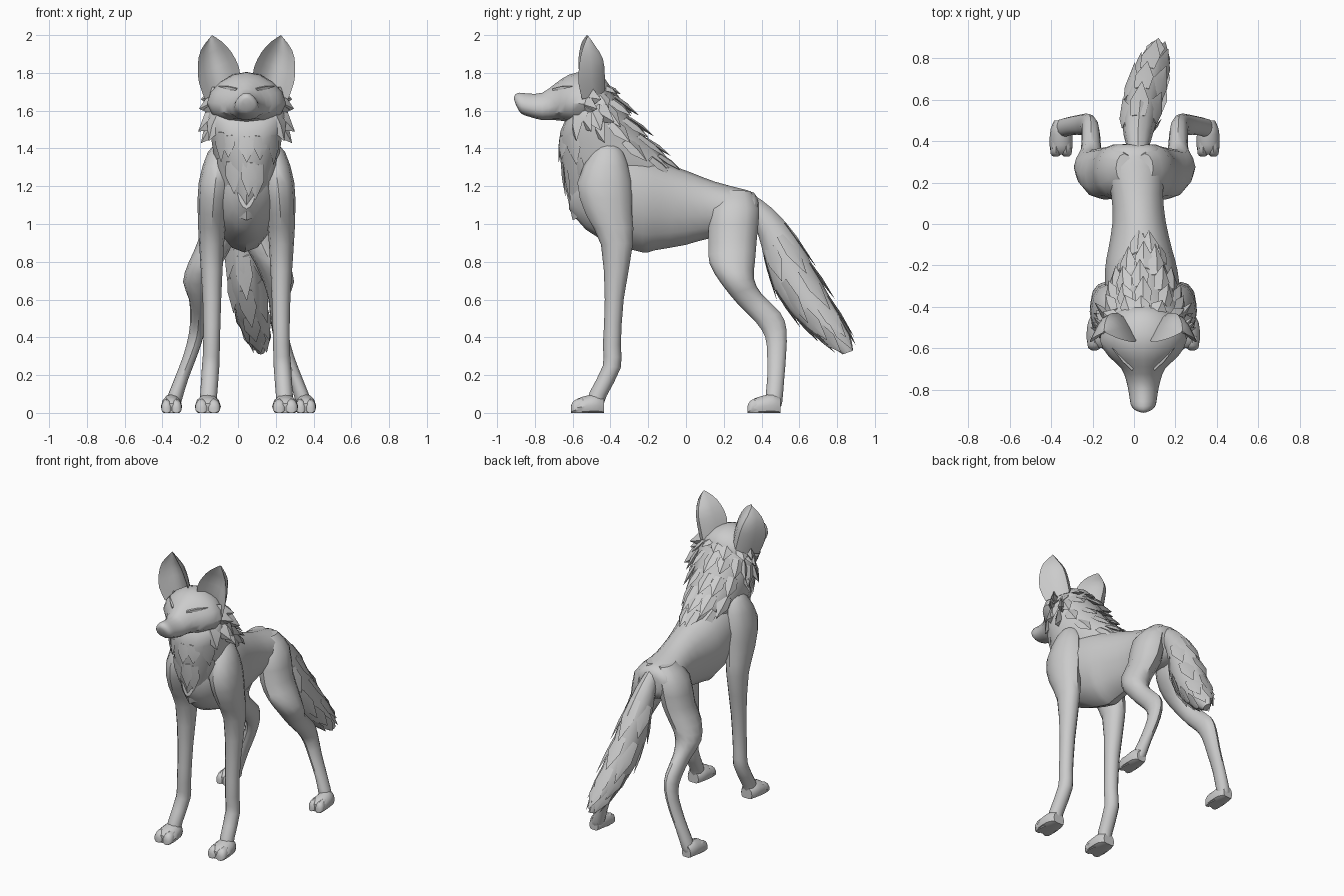
import bpy, bmesh, math, random
from mathutils import Vector

random.seed(4)
if "Cube" in bpy.data.objects:
    bpy.data.objects.remove(bpy.data.objects["Cube"], do_unlink=True)

MID = 0.045  # x of the plane of symmetry of head, chest and forelegs
HIP = 0.003  # x of the plane of symmetry of the hindquarters

fur = bpy.data.materials.new("fur grey")
fur.use_nodes = True
GREY = (0.6, 0.6, 0.6, 1)
fur.diffuse_color = GREY
fur.node_tree.nodes["Principled BSDF"].inputs["Base Color"].default_value = GREY


def finish(name, bm, angle=38):
    """Turn a bmesh into a shaded, coloured object."""
    bmesh.ops.recalc_face_normals(bm, faces=bm.faces)
    mesh = bpy.data.meshes.new(name)
    bm.to_mesh(mesh)
    bm.free()
    mesh.materials.append(fur)
    obj = bpy.data.objects.new(name, mesh)
    bpy.context.collection.objects.link(obj)
    bpy.ops.object.select_all(action='DESELECT')
    obj.select_set(True)
    bpy.context.view_layer.objects.active = obj
    bpy.ops.object.shade_smooth_by_angle(angle=math.radians(angle))


def skin(bm, loops):
    """Bridge equal loops of points and cap both ends."""
    rows = [[bm.verts.new(p) for p in loop] for loop in loops]
    count = len(rows[0])
    for low, high in zip(rows, rows[1:]):
        for i in range(count):
            j = (i + 1) % count
            bm.faces.new((low[i], low[j], high[j], high[i]))
    bm.faces.new(rows[0][::-1])
    bm.faces.new(rows[-1])


def blend(rings, u):
    """Smoothly interpolate a list of tuples at position u."""
    last = len(rings) - 1
    u = max(0, min(last, u))
    k = min(int(u), last - 1)
    t = u - k
    p0, p1, p2, p3 = (rings[max(0, min(last, k + i))] for i in (-1, 0, 1, 2))
    return [b + t / 2 * (c - a + t * (2 * a - 5 * b + 4 * c - d + t * (3 * (b - c) + d - a)))
            for a, b, c, d in zip(p0, p1, p2, p3)]


def surface(rings, u, angle, side=1, taper=0, mid=MID):
    """Point on a loft; a ring is x, upper y z, lower y z, half width."""
    x, y1, z1, y2, z2, w = blend(rings, u)
    s, c = math.sin(angle), math.cos(angle)
    w *= 1 + taper * c
    return Vector((mid + side * x + w * s,
                   (y1 + y2) / 2 + (y1 - y2) / 2 * c,
                   max(0, (z1 + z2) / 2 + (z1 - z2) / 2 * c)))


def loft(name, rings, side=1, sides=12, steps=2, taper=0, mid=MID):
    bm = bmesh.new()
    total = (len(rings) - 1) * steps
    skin(bm, [[surface(rings, i / steps, math.tau * j / sides, side, taper, mid)
               for j in range(sides)] for i in range(total + 1)])
    finish(name, bm)


def tuft(bm, base, tip, out, width, thick):
    """A pointed lock of fur with a ridge along its outer face."""
    along = tip - base
    across = along.cross(out).normalized() * width
    ridge = out * thick
    loops = []
    for t, size in ((0, 0.8), (0.45, 1), (1, 0.03)):
        p = base + along * t
        loops.append([p + across * size, p + ridge * size,
                      p - across * size, p - ridge * size])
    skin(bm, loops)


def fur_row(bm, rings, u, reach, angles, width, lift, thick=0.016):
    """A row of locks growing along a loft at the given angles."""
    for degrees in angles:
        a = math.radians(degrees + random.uniform(-5, 5))
        v = u + random.uniform(-0.12, 0.12)
        base, tip = surface(rings, v, a), surface(rings, v + reach * random.uniform(0.8, 1.15), a)
        out = (base - (surface(rings, v, 0) + surface(rings, v, math.pi)) / 2).normalized()
        tuft(bm, base - out * 0.008, tip + out * lift, out, width, thick)


# Torso, neck, head and tail
torso = [(0, -.60, 1.28, -.62, 1.08, .05), (0, -.50, 1.39, -.53, .97, .14),
         (0, -.38, 1.41, -.40, .90, .18), (-.01, -.22, 1.37, -.23, .85, .175),
         (-.015, -.10, 1.32, -.17, .86, .155), (-.02, .02, 1.275, 0, .89, .128),
         (-.03, .15, 1.225, .13, .925, .125), (-.04, .28, 1.19, .27, .92, .14),
         (-.042, .36, 1.165, .375, .97, .12), (-.042, .385, 1.12, .385, 1.03, .07)]
loft("torso", torso, sides=14, taper=0.12)

neck = [(0, -.42, 1.74, -.63, 1.56, .17), (0, -.37, 1.67, -.665, 1.49, .205),
        (0, -.28, 1.54, -.67, 1.38, .19), (0, -.16, 1.40, -.645, 1.22, .16),
        (0, -.03, 1.28, -.60, 1.02, .09)]
loft("neck", neck, sides=14)

head = [(0, -.39, 1.70, -.42, 1.60, .10), (0, -.43, 1.77, -.50, 1.54, .175),
        (0, -.53, 1.805, -.58, 1.53, .205), (0, -.62, 1.79, -.65, 1.545, .165),
        (0, -.69, 1.745, -.70, 1.55, .105), (0, -.76, 1.695, -.76, 1.55, .08),
        (0, -.83, 1.69, -.82, 1.565, .067), (0, -.88, 1.695, -.865, 1.58, .06),
        (0, -.905, 1.685, -.885, 1.60, .045), (0, -.912, 1.665, -.90, 1.63, .02)]
loft("head", head, sides=14, taper=-0.22)

tail = [(-.025, .35, 1.16, .37, .98, .05), (-.025, .46, 1.08, .40, .88, .07),
        (-.015, .59, .93, .43, .75, .085), (0, .68, .76, .49, .61, .09),
        (.025, .775, .59, .59, .49, .085), (.055, .86, .44, .71, .39, .06),
        (.075, .885, .33, .83, .31, .02)]
loft("tail", tail)

# Fur locks: mane, chest ruff and tail
bm = bmesh.new()
for u, spread, lift in ((.2, 78, .03), (1.0, 78, .045), (1.8, 52, .04),
                        (2.5, 52, .03), (3.1, 39, .015)):
    fur_row(bm, neck, u, 0.9, range(-spread, spread + 1, 26), 0.042, lift)
finish("mane", bm, 30)

bm = bmesh.new()
for u in (1.4, 2.5):
    fur_row(bm, neck, u, 1.1, range(130, 231, 25), 0.042, 0.01, 0.01)
finish("chest_ruff", bm, 30)

bm = bmesh.new()
for u in (1.5, 2.7, 3.8, 4.5):
    fur_row(bm, tail, u, 1.4, range(0, 360, 60), 0.045, 0.018, 0.01)
finish("tail_locks", bm, 30)

# Paired parts
foreleg = [(.11, -.45, 1.45, -.38, 1.44, .03), (.14, -.50, 1.38, -.33, 1.38, .065),
           (.165, -.575, 1.22, -.29, 1.22, .088),
           (.18, -.53, 1.05, -.285, 1.05, .078), (.185, -.45, .89, -.28, .90, .066),
           (.183, -.43, .60, -.33, .60, .049), (.185, -.44, .36, -.345, .36, .044),
           (.19, -.44, .25, -.345, .24, .046), (.20, -.51, .11, -.42, .09, .045),
           (.203, -.53, .04, -.44, .03, .045)]
hindleg = [(.05, .20, 1.18, .34, 1.175, .04), (.09, .13, 1.08, .385, 1.08, .09),
           (.12, .12, .90, .375, .92, .095), (.175, .125, .79, .365, .80, .09),
           (.212, .19, .68, .36, .71, .082), (.21, .28, .57, .40, .63, .052),
           (.212, .37, .48, .50, .53, .045), (.222, .42, .40, .532, .44, .041),
           (.255, .43, .30, .53, .31, .037), (.303, .43, .18, .52, .18, .037),
           (.343, .42, .07, .51, .06, .042), (.35, .43, .03, .50, .03, .04)]
ear = [(.03, 1.75, .22, 1.66, -.55, .12), (.04, 1.83, .252, 1.75, -.57, .14),
       (.08, 1.91, .258, 1.84, -.565, .125), (.13, 1.965, .242, 1.92, -.55, .07),
       (.183, 2.0, .195, 1.985, -.525, .01)]
paw = [(.01, .08, .6), (.05, .10, .9), (.105, .09, 1), (.15, .075, .95), (.175, .05, .7)]
toe = [(.09, .078, .4), (.04, .075, .5), (.012, .06, .45), (0, .035, .2)]
cheeks = [(-.54, 1.63, .25, -.47, 1.61), (-.53, 1.66, .24, -.45, 1.66),
          (-.52, 1.57, .255, -.50, 1.49), (-.56, 1.57, .20, -.58, 1.44),
          (-.46, 1.60, .235, -.38, 1.54), (-.46, 1.54, .24, -.43, 1.43)]


def make_paw(name, side, x, heel, width, mid):
    """Rounded flat-soled paw split into two toe pads."""
    rings = [(x, heel - d, h, heel - d, -.02, width * w) for d, h, w in paw]
    loft(name, rings, side, mid=mid)
    bm = bmesh.new()
    for k in (-1, 1):
        rings = [(x + k * width * 0.46, heel - 0.185 + d, h, heel - 0.185 + d, -.015, width * w)
                 for d, h, w in toe]
        skin(bm, [[surface(rings, i / 2, math.tau * j / 10, side, 0, mid)
                   for j in range(10)] for i in range(7)])
    finish(name + "_toes", bm)


for side, label in ((-1, "right"), (1, "left")):
    loft(label + "_foreleg", foreleg, side)
    loft(label + "_hindleg", hindleg, side, mid=HIP)
    make_paw(label + "_front_paw", side, .205, -.425, .069, MID)
    make_paw(label + "_hind_paw", side, .355, .51, .056, HIP)

    # Cupped ear, open to the front
    bm = bmesh.new()
    loops = []
    for i in range(9):
        xi, zi, xo, zo, y, bulge = blend(ear, i / 2)
        arc = [(k / 6, 1) for k in range(7)] + [(k / 6, 0.55) for k in range(5, 0, -1)]
        loops.append([(MID + side * (xi + (xo - xi) * t),
                       y + bulge * depth * math.sin(math.pi * t),
                       zi + (zo - zi) * t) for t, depth in arc])
    skin(bm, loops)
    finish(label + "_ear", bm)

    # Cheek fur and brow ridge
    bm = bmesh.new()
    for y, z, reach, tip_y, tip_z in cheeks:
        tuft(bm, Vector((MID + side * .14, y - .02, z + .02)),
             Vector((MID + side * reach, tip_y, tip_z)),
             Vector((side * .6, -.8, 0)), .055, .025)
    finish(label + "_cheek_fur", bm, 30)
    bm = bmesh.new()
    tuft(bm, Vector((MID + side * .05, -.70, 1.71)), Vector((MID + side * .15, -.60, 1.73)),
         Vector((side * .4, -.7, .6)), .016, .014)
    finish(label + "_brow", bm)
